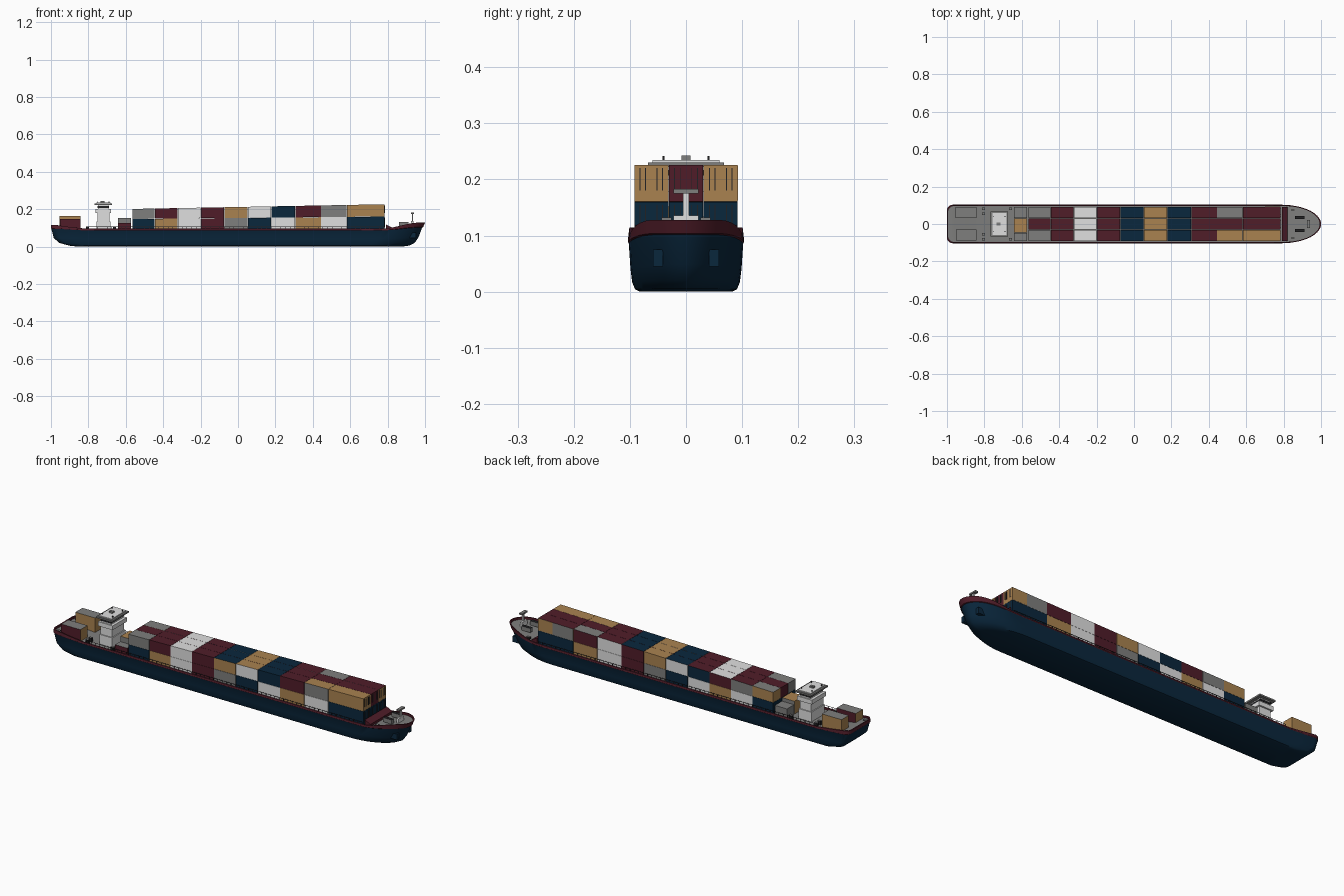
import bpy, bmesh, math

if "Cube" in bpy.data.objects:
    bpy.data.objects.remove(bpy.data.objects["Cube"])

COL = {
    "navy": (0.003, 0.020, 0.046), "red": (0.080, 0.012, 0.022),
    "tan": (0.40, 0.225, 0.08), "white": (0.74, 0.74, 0.74),
    "grey": (0.21, 0.21, 0.205), "dark": (0.015, 0.015, 0.017),
}
NAMES = list(COL)
MATS = []
for n, c in COL.items():
    m = bpy.data.materials.new(n + "_paint")
    m.diffuse_color = (*c, 1)
    m.use_nodes = True
    m.node_tree.nodes["Principled BSDF"].inputs["Base Color"].default_value = m.diffuse_color
    MATS.append(m)


def finish(name, bm):
    bmesh.ops.recalc_face_normals(bm, faces=bm.faces[:])
    me = bpy.data.meshes.new(name)
    bm.to_mesh(me)
    bm.free()
    for m in MATS:
        me.materials.append(m)
    ob = bpy.data.objects.new(name, me)
    bpy.context.collection.objects.link(ob)
    return ob


def add_box(bm, x, y, z, col, top=None, end=None):
    """Box from (lo, hi) ranges; z entries may be (value at x0, value at x1)."""
    zz = [v if isinstance(v, tuple) else (v, v) for v in z]
    v = [bm.verts.new((x[i], y[j], zz[k][i])) for i in (0, 1) for j in (0, 1) for k in (0, 1)]
    quads = [((0, 1, 3, 2), end), ((4, 6, 7, 5), end), ((0, 4, 5, 1), None),
             ((2, 3, 7, 6), None), ((0, 2, 6, 4), None), ((1, 5, 7, 3), top)]
    for q, c in quads:
        bm.faces.new([v[i] for i in q]).material_index = NAMES.index(c or col)


def boxes(name, specs):
    bm = bmesh.new()
    for s in specs:
        add_box(bm, *s)
    return finish(name, bm)


# ---------- hull: stacked waterlines, bulwark and deck ----------
def ease(t):
    t = max(0.0, min(1.0, t))
    return t * t * (3 - 2 * t)


def rim(x):
    return 0.096 + 0.032 * ease((x - 0.77) / 0.2) + 0.018 * ease((-0.83 - x) / 0.14)


def seam(x):
    return 0.086 + 0.5 * (rim(x) - 0.096)


def half_outline(xs, xb, w, x0, power, r=0.03):
    pts = [(xs, 0.0), (xs, w * 0.35)]
    for i in range(6):
        a = math.pi / 2 * i / 5
        pts.append((xs + r - r * math.cos(a), w - r + r * math.sin(a)))
    for i in range(1, 25):
        pts.append((xs + r + (x0 - xs - r) * i / 24, w))
    for i in range(1, 15):
        a = math.pi / 2 * i / 14
        pts.append((x0 + (xb - x0) * math.sin(a), w * max(0.0, math.cos(a)) ** power))
    pts[-1] = (xb, 0.0)
    return pts


bm = bmesh.new()
# stern x, bow x, half width, bow shoulder x, bow fineness, height rule
LEVELS = [
    (-0.86, 0.880, 0.082, 0.68, 1.3, lambda x: 0.0),
    (-0.90, 0.915, 0.091, 0.70, 1.25, lambda x: 0.05 * seam(x)),
    (-0.955, 0.945, 0.096, 0.72, 1.2, lambda x: 0.2 * seam(x)),
    (-0.985, 0.965, 0.099, 0.75, 1.1, lambda x: 0.48 * seam(x)),
    (-0.998, 0.985, 0.102, 0.78, 1.0, seam),
    (-1.0, 0.990, 0.103, 0.79, 1.0, lambda x: seam(x) + 0.002),
    (-1.0, 1.0, 0.101, 0.80, 1.0, rim),
    (-0.994, 0.993, 0.096, 0.80, 1.0, rim),
    (-0.994, 0.993, 0.096, 0.80, 1.0, lambda x: rim(x) - 0.011),
]
rings = []
for xs, xb, w, x0, p, zf in LEVELS:
    half = half_outline(xs, xb, w, x0, p)
    full = [(x, -y) for x, y in half] + [(x, y) for x, y in half[-2:0:-1]]
    rings.append([bm.verts.new((x, y, zf(x))) for x, y in full])
N = len(rings[0])
for k in range(len(rings) - 1):
    a, b = rings[k], rings[k + 1]
    for i in range(N):
        j = (i + 1) % N
        f = bm.faces.new((a[i], a[j], b[j], b[i]))
        f.material_index = NAMES.index("navy" if k < 4 else "red")
for ring, c in ((rings[0], "navy"), (rings[-1], "grey")):
    for i in range(N // 2):
        q = []
        for v in (ring[i], ring[i + 1], ring[-i - 1], ring[-i % N]):
            if v not in q:
                q.append(v)
        bm.faces.new(q).material_index = NAMES.index(c)
hull = finish("hull", bm)
bpy.context.view_layer.objects.active = hull
hull.select_set(True)
bpy.ops.object.shade_smooth_by_angle(angle=math.radians(32))
hull.select_set(False)

# anchors in the bow flanks
boxes("anchors", [((0.915, 0.953), (s * 0.05 - 0.009, s * 0.05 + 0.009), (0.045, 0.075), "navy")
                  for s in (-1, 1)])

# ---------- cargo: ten columns, two tiers, three lanes ----------
X = [-0.565, -0.445, -0.322, -0.199, -0.074, 0.052, 0.178, 0.306, 0.444, 0.582, 0.784]
FRONT = [("grey", "navy"), ("red", "tan"), ("white", "white"), ("red", "red"), ("tan", "grey"),
         ("white", "navy"), ("navy", "white"), ("red", "tan"), ("grey", "white"), ("tan", "navy")]
BACK = FRONT[::-1]
BACK[9] = ("grey", "navy")
TOP = ["red", "red", "white", "red", "navy", "tan", "navy", "red", "red", "red"]
TOP_LANE = {(0, 0): "grey", (0, 2): "grey", (8, 0): "tan", (8, 2): "grey", (9, 0): "tan"}
LANES = [(-0.092, -0.0315), (-0.0305, 0.0305), (0.0315, 0.092)]


def tier(x, k):
    t = (x - X[0]) / (X[-1] - X[0])
    return (0.082, 0.147 + 0.013 * t, 0.201 + 0.025 * t)[k]


for c in range(10):
    specs = []
    xa, xb = X[c] + 0.0006, X[c + 1] - 0.0006
    for lane, ys in enumerate(LANES):
        for k in (0, 1):
            z = [(tier(xa, k + h), tier(xb, k + h)) for h in (0, 1)]
            if k:
                z[0] = (z[0][0] + 0.0008, z[0][1] + 0.0008)
            col = (FRONT[c][1 - k], "navy" if k == 0 else "red", BACK[c][1 - k])[lane]
            top = TOP_LANE.get((c, lane), TOP[c]) if k else col
            end = "tan" if c == 9 and lane == 2 and k else None
            specs.append(((xa, xb), ys, z, col, top, end))
    boxes(f"container_column_{c + 1}", specs)
# foremost container on the far lane has its own side colour
boxes("fore_container_panel", [((0.70, 0.7834), (0.0915, 0.0926),
                               (tier(0.74, 1) + 0.003, tier(0.70, 2)), "tan")])
# door locking bars on both ends of the cargo block
bars = []
for y0, y1 in LANES:
    for i in range(1, 6):
        y = y0 + (y1 - y0) * i / 6
        for k in (0, 1):
            if i != 3:
                bars.append(((0.783, 0.7855), (y - 0.0008, y + 0.0008),
                             (tier(X[-1], k) + 0.02, tier(X[-1], k + 1) - 0.006), "dark"))
boxes("door_bars", bars)

# low containers ahead of the deckhouse
boxes("low_containers", [
    ((-0.642, -0.572), (-0.09, -0.048), (0.082, 0.125), "red", "grey"),
    ((-0.642, -0.572), (-0.046, 0.03), (0.082, 0.152), "grey", "tan", "tan"),
    ((-0.642, -0.572), (0.032, 0.09), (0.082, 0.135), "grey"),
])
# containers on the stern deck
boxes("stern_containers", [
    ((-0.952, -0.842), (-0.088, -0.030), (0.085, 0.148), "red", "grey", "tan"),
    ((-0.955, -0.842), (0.032, 0.090), (0.085, 0.163), "tan", "grey", "tan"),
])

# ---------- deckhouse and bridge ----------
house = [
    ((-0.757, -0.683), (-0.055, 0.055), (0.082, 0.135), "white"),
    ((-0.752, -0.688), (-0.050, 0.050), (0.135, 0.178), "white"),
    ((-0.762, -0.678), (-0.058, 0.058), (0.178, 0.200), "white"),
    ((-0.748, -0.692), (-0.052, 0.052), (0.200, 0.222), "white"),
    ((-0.766, -0.674), (-0.068, 0.068), (0.222, 0.230), "grey"),
    ((-0.757, -0.683), (-0.060, 0.060), (0.230, 0.235), "white"),
    ((-0.735, -0.715), (-0.008, 0.008), (0.235, 0.243), "grey"),
]
boxes("deckhouse", house)
boxes("bridge_windows", [((-0.750, -0.690), (-0.054, 0.054), (0.207, 0.217), "dark")])
boxes("roof_antennas", [((x - 0.002, x + 0.002), (y - 0.002, y + 0.002), (0.235, 0.242), "dark")
                        for x in (-0.75, -0.69) for y in (-0.04, 0.04)])

# ---------- bow fittings ----------
boxes("breakwater", [((0.79, 0.822), (-0.090, 0.090), (0.08, (0.119, 0.103)), "red")])
boxes("fore_mast", [
    ((0.925, 0.937), (-0.022, 0.022), (0.11, 0.136), "white"),
    ((0.929, 0.936), (-0.005, 0.005), (0.136, 0.180), "white"),
    ((0.924, 0.941), (-0.022, 0.022), (0.175, 0.183), "grey"),
])
boxes("bow_winches", [((0.862, 0.912), (s * 0.035 - 0.009, s * 0.035 + 0.009), (0.11, 0.132), "grey", "dark")
                      for s in (-1, 1)])

# ---------- deck fittings and side rails ----------
boxes("bollards", [((x - 0.009, x + 0.009), (s * y - 0.006, s * y + 0.006), (0.084, 0.106), "dark", "grey")
                   for x, y in ((-0.975, 0.075), (-0.805, 0.082), (-0.805, 0.055), (-0.66, 0.082),
                                (0.85, 0.075), (0.915, 0.05)) for s in (-1, 1)])
rails = []
for s in (-1, 1):
    y = s * 0.0965
    rails.append(((-0.80, 0.78), (y - 0.0008, y + 0.0008), (0.1055, 0.107), "dark"))
    for i in range(64):
        x = -0.80 + 1.58 * i / 63
        rails.append(((x - 0.001, x + 0.001), (y - 0.001, y + 0.001), (0.086, 0.107), "dark"))
boxes("side_rails", rails)
